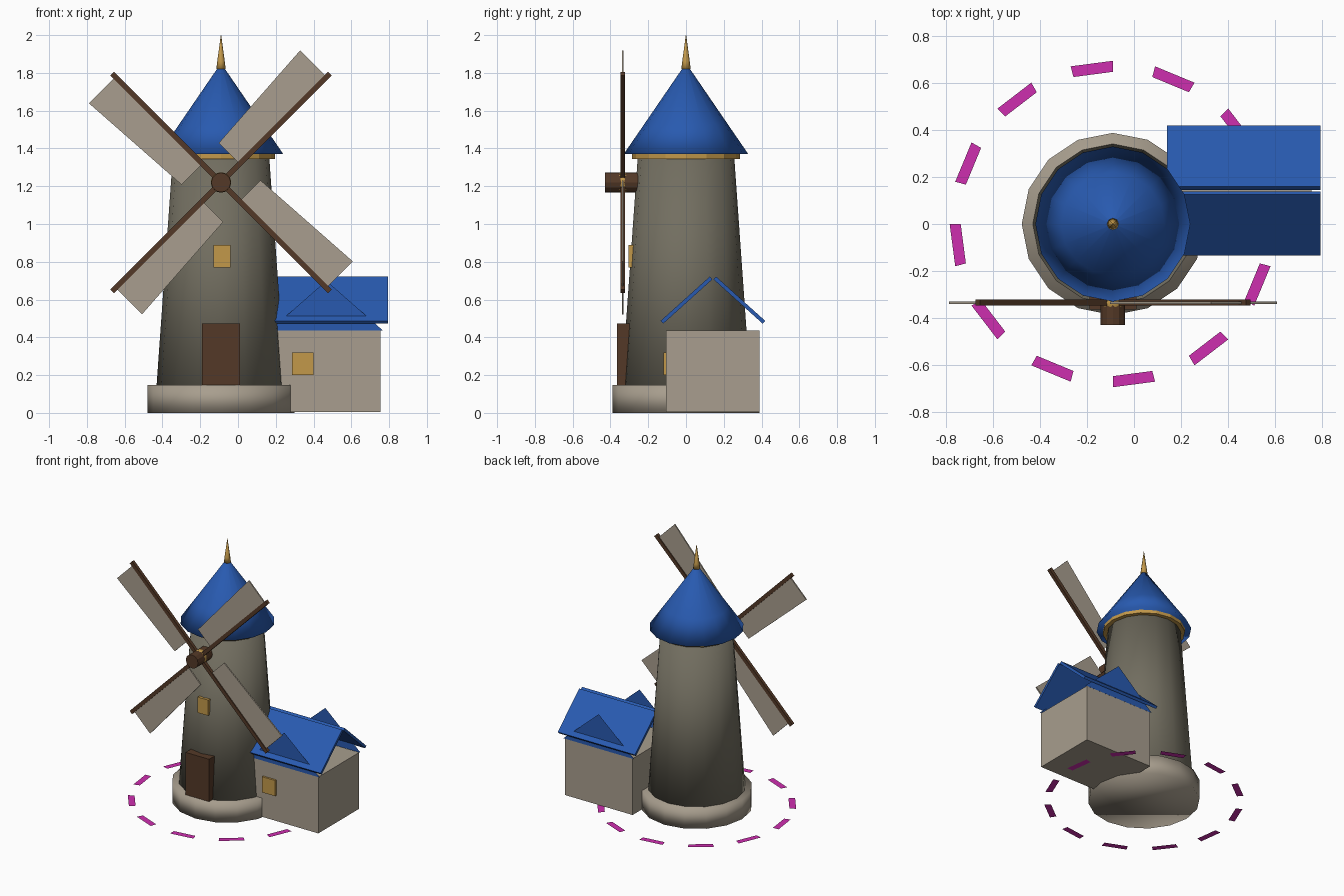
import bpy, bmesh, math
from mathutils import Matrix, Vector

if "Cube" in bpy.data.objects:
    bpy.data.objects.remove(bpy.data.objects["Cube"])

CX = -0.09           # tower axis
HUB = Vector((CX, -0.335, 1.22))


def material(name, rgb):
    lin = [((c / 255 + 0.055) / 1.055) ** 2.4 for c in rgb] + [1]
    m = bpy.data.materials.new(name)
    m.use_nodes = True
    m.diffuse_color = lin
    m.node_tree.nodes["Principled BSDF"].inputs["Base Color"].default_value = lin
    return m


STONE = material("pale stone", (168, 158, 142))
TOWER = material("grey tower", (114, 110, 96))
BLUE = material("blue roof", (40, 90, 176))
GOLD = material("gold", (194, 152, 74))
WOOD = material("dark wood", (84, 57, 39))
PINK = material("magenta", (206, 46, 175))


def finish(bm, name, mat, smooth=False, normals=True):
    if normals:
        bmesh.ops.recalc_face_normals(bm, faces=bm.faces)
    for f in bm.faces:
        f.smooth = smooth
    me = bpy.data.meshes.new(name)
    bm.to_mesh(me)
    bm.free()
    me.materials.append(mat)
    ob = bpy.data.objects.new(name, me)
    bpy.context.collection.objects.link(ob)
    return ob


def box(name, mat, center, size, rot=Matrix()):
    bm = bmesh.new()
    m = Matrix.Translation(center) @ rot @ Matrix.Diagonal((*size, 1))
    bmesh.ops.create_cube(bm, size=1, matrix=m)
    return finish(bm, name, mat)


def turned(name, mat, profile, sides=16, smooth=True):
    """Capped solid of revolution about the tower axis, from (radius, z) rings."""
    bm = bmesh.new()
    rings = []
    for r, z in profile:
        angles = [math.tau * i / sides for i in range(sides)]
        rings.append([bm.verts.new((CX + r * math.cos(a), r * math.sin(a), z)) for a in angles])
    for lo, hi in zip(rings, rings[1:]):
        for i in range(sides):
            j = (i + 1) % sides
            bm.faces.new((lo[i], lo[j], hi[j], hi[i]))
    bm.faces.new(rings[0][::-1])
    bm.faces.new(rings[-1])
    return finish(bm, name, mat, smooth)


# Tower
turned("tower_base", STONE, [(0.388, 0), (0.388, 0.147)])
turned("tower_body", TOWER, [(0.35, 0.02), (0.255, 1.36)])
turned("roof_trim", GOLD, [(0.286, 1.345), (0.286, 1.372)], smooth=False)
turned("tower_roof", BLUE, [(0.33, 1.37), (0.22, 1.53), (0.008, 1.84)])
turned("roof_spire", GOLD, [(0.025, 1.82), (0.02, 1.86), (0.001, 2.0)], sides=8)
box("tower_door", WOOD, (CX, -0.33, 0.31), (0.2, 0.07, 0.325))
box("tower_window", GOLD, (CX + 0.005, -0.285, 0.83), (0.09, 0.04, 0.12))

# Sail hub
bm = bmesh.new()
turn = Matrix.Translation((CX, -0.342, HUB.z)) @ Matrix.Rotation(math.pi / 2, 4, 'X')
bmesh.ops.create_cone(bm, cap_ends=True, segments=12, radius1=0.052, radius2=0.052,
                      depth=0.175, matrix=turn)
finish(bm, "sail_hub", WOOD)
bm = bmesh.new()
bmesh.ops.create_uvsphere(bm, u_segments=12, v_segments=8, radius=0.054,
                          matrix=Matrix.Translation(HUB))
finish(bm, "hub_boss", GOLD, True)

# Four spars, each carrying a tapered sail on one side
for k in range(4):
    rot = Matrix.Rotation(-math.radians(45 + 90 * k), 4, 'Y')
    place = Matrix.Translation(HUB) @ rot
    box(f"spar_{k + 1}", WOOD, place @ Vector((0.407, 0, 0)), (0.815, 0.025, 0.028), rot)
    bm = bmesh.new()
    outline = [(0.14, 0), (0.79, 0), (0.79, 0.198), (0.14, 0.156)]
    front, back = [[bm.verts.new(place @ Vector((u, y, v))) for u, v in outline]
                   for y in (-0.005, 0.005)]
    bm.faces.new(front)
    bm.faces.new(back[::-1])
    for i in range(4):
        j = (i + 1) % 4
        bm.faces.new((front[j], front[i], back[i], back[j]))
    finish(bm, f"sail_{k + 1}", STONE)

# Side house
HX, HY = 0.4675, 0.1425
box("house_walls", STONE, (HX, HY, 0.22), (0.575, 0.495, 0.432))
box("house_window", GOLD, (0.343, -0.105, 0.26), (0.113, 0.03, 0.12))
for side, label in ((-1, "front"), (1, "back")):
    box(f"house_roof_{label}", BLUE, (HX, HY + side * 0.14, 0.597), (0.655, 0.35, 0.02),
        Matrix.Rotation(-side * math.radians(42), 4, 'X'))
    # Upright gable sheet passing through the roof slope
    bm = bmesh.new()
    y = HY + side * 0.248
    tri = [bm.verts.new((HX + dx, y, z)) for dx, z in ((-0.3, 0.436), (0.3, 0.436), (0, 0.7))]
    bm.faces.new(tri if side < 0 else tri[::-1])
    finish(bm, f"house_gable_{label}", BLUE, normals=False)

# Dashed ring on the ground
bm = bmesh.new()
for k in range(12):
    a, b = (math.radians(30 * k + d) for d in (0, 15))
    bm.faces.new([bm.verts.new((CX + r * math.cos(t), r * math.sin(t), 0.003))
                  for r, t in ((0.648, a), (0.695, a), (0.695, b), (0.648, b))])
finish(bm, "ground_dashes", PINK, normals=False)
